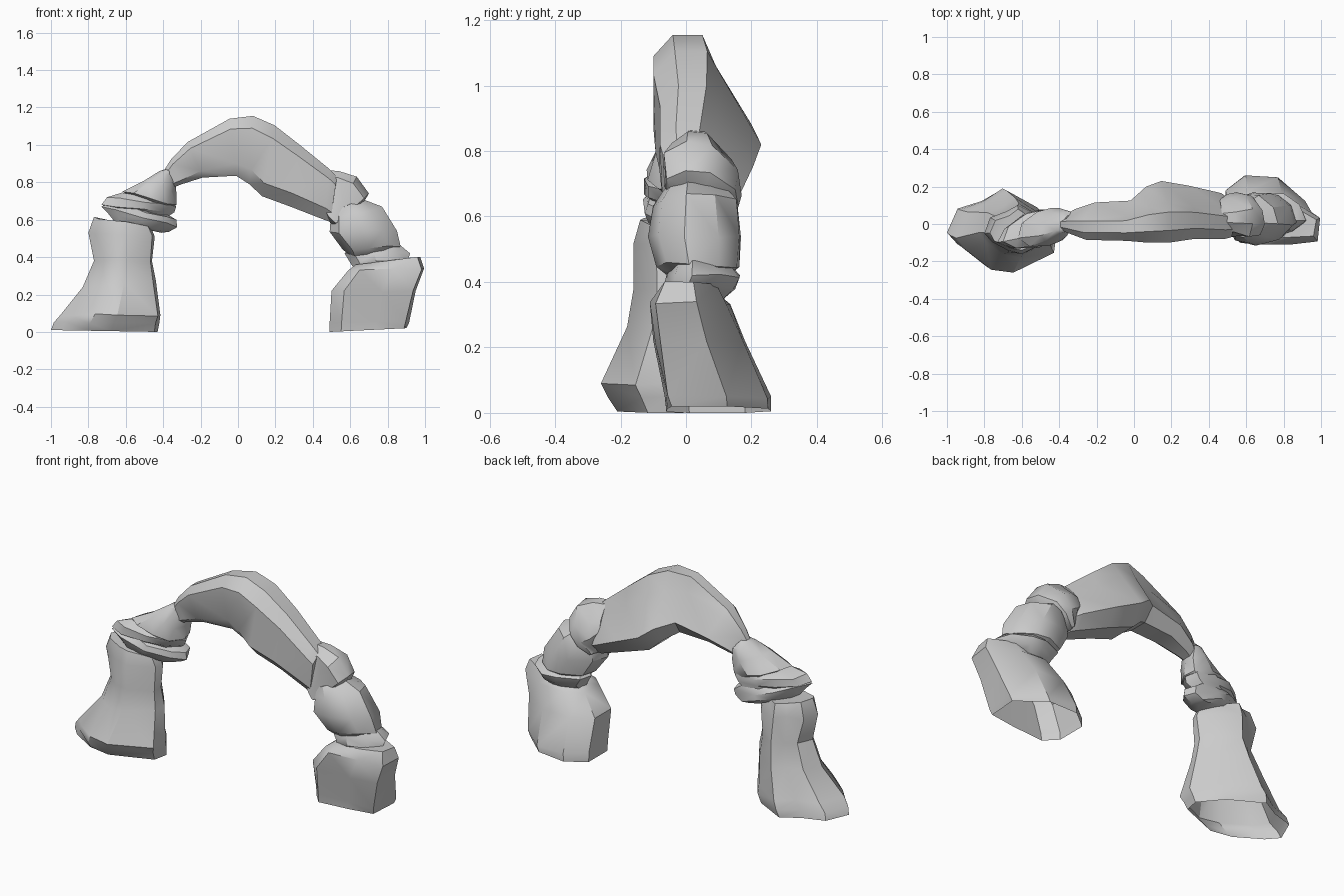
import bpy, bmesh, math, random
from mathutils import Vector

random.seed(4)
stone = bpy.data.materials.new("grey stone")
stone.diffuse_color = (0.6, 0.6, 0.6, 1)

# Cross-sections: (fraction from outer edge to inner edge, fraction from front to back)
ROUND = [(0, .35), (.08, .7), (.35, .97), (.6, 1), (.93, .8), (1, .45), (.85, .12), (.55, 0), (.2, .1)]
BOX = [(0, .3), (.05, .6), (.35, .93), (.65, 1), (.95, .85), (1, .3), (.93, 0), (.5, .02), (.15, .04)]
BEAM = [(0, .2), (0, .5), (.25, .65), (.75, 1), (1, .75), (1, .25), (.8, .02), (.18, 0)]
FOOT = [(0, .42), (.1, .75), (.32, .85), (.5, 1), (.82, .75), (1, .45), (.97, .24), (.57, 0), (.35, .05), (.1, .26)]
BLOCK = [(.03, .05), (0, .58), (.35, .97), (.75, 1), (1, .75), (1, .22), (.85, 0), (.4, .01)]


def rock(name, section, rings, jitter=.008, skew=0.0, open_bottom=False):
    """Loft; each ring is outer x, z, inner x, z, front y, back y."""
    bm = bmesh.new()
    loops = []
    for ox, oz, ix, iz, y0, y1 in rings:
        loop = []
        for t, s in section:
            y = y0 + (y1 - y0) * s + skew * (t - .5)
            p = Vector((ox + (ix - ox) * t, y, oz + (iz - oz) * t))
            if 0 < t < 1 and 0 < s < 1 and p.z > .03:
                p += Vector([random.uniform(-jitter, jitter) for _ in range(3)])
            loop.append(bm.verts.new(p))
        loops.append(loop)
    n = len(section)
    for a, b in zip(loops, loops[1:]):
        for i in range(n):
            j = (i + 1) % n
            bm.faces.new((a[i], a[j], b[j], b[i]))
    if not open_bottom:
        bm.faces.new(loops[0])
    bm.faces.new(loops[-1])
    bmesh.ops.triangulate(bm, faces=bm.faces[:])
    bmesh.ops.recalc_face_normals(bm, faces=bm.faces[:])
    me = bpy.data.meshes.new(name)
    bm.to_mesh(me)
    bm.free()
    me.materials.append(stone)
    ob = bpy.data.objects.new(name, me)
    bpy.context.collection.objects.link(ob)
    bpy.ops.object.select_all(action='DESELECT')
    ob.select_set(True)
    bpy.context.view_layer.objects.active = ob
    bpy.ops.object.shade_smooth_by_angle(angle=math.radians(35))


# Left pillar with flared foot, hollow underneath
rock("left_pillar", FOOT, [
    (-1.0, .01, -.43, .0, -.21, .18),
    (-.985, .05, -.42, .05, -.24, .19),
    (-.95, .09, -.415, .09, -.26, .18),
    (-.83, .24, -.44, .28, -.18, .14),
    (-.77, .38, -.46, .38, -.16, .11),
    (-.80, .53, -.445, .51, -.16, .10),
    (-.77, .615, -.47, .57, -.14, .08)], open_bottom=True)

# Tilted stacked slabs on the left
rock("left_lower_slab", ROUND, [
    (-.66, .59, -.41, .53, -.09, .05),
    (-.70, .64, -.37, .535, -.12, .07),
    (-.73, .67, -.325, .56, -.13, .07),
    (-.70, .685, -.33, .60, -.12, .06),
    (-.64, .68, -.38, .63, -.09, .05)], skew=.08)
rock("left_upper_slab", ROUND, [
    (-.68, .66, -.40, .60, -.08, .05),
    (-.73, .68, -.34, .64, -.12, .06),
    (-.70, .72, -.33, .67, -.12, .07),
    (-.62, .745, -.36, .70, -.09, .06)], skew=.08)
rock("left_wedge", ROUND, [
    (-.56, .72, -.36, .66, -.09, .06),
    (-.62, .75, -.33, .68, -.12, .08),
    (-.50, .81, -.33, .75, -.10, .08),
    (-.42, .86, -.335, .82, -.05, .06),
    (-.38, .87, -.34, .84, -.03, .04)], skew=.05)

# Main arch span
rock("arch_span", BEAM, [
    (-.41, .84, -.35, .77, -.03, .05),
    (-.36, .92, -.30, .79, -.05, .08),
    (-.27, 1.015, -.19, .825, -.085, .115),
    (-.045, 1.14, -.01, .835, -.09, .125),
    (.08, 1.155, .06, .79, -.10, .20),
    (.195, 1.105, .13, .725, -.10, .23),
    (.33, 1.0, .28, .67, -.08, .205),
    (.49, .87, .46, .60, -.08, .165),
    (.53, .83, .49, .59, -.07, .14)])

# Right shoulder and boulders
rock("right_shoulder", BOX, [
    (.47, .865, .45, .66, -.04, .13),
    (.54, .86, .48, .60, -.06, .16),
    (.635, .83, .50, .575, -.07, .17),
    (.70, .74, .51, .57, -.07, .16),
    (.67, .69, .53, .58, -.05, .13)])
rock("right_boulder", ROUND, [
    (.665, .71, .52, .65, -.07, .12),
    (.77, .67, .495, .60, -.10, .16),
    (.85, .54, .49, .535, -.115, .17),
    (.87, .455, .56, .44, -.09, .165),
    (.80, .42, .60, .41, -.05, .12)], skew=-.02)
rock("right_thin_layer", ROUND, [
    (.86, .47, .59, .44, -.04, .13),
    (.92, .42, .57, .42, -.06, .165),
    (.91, .39, .60, .37, -.07, .15),
    (.84, .35, .62, .34, -.05, .11)])

# Right foot block, hollow underneath
rock("right_base", BLOCK, [
    (.90, .02, .49, .0, -.06, .26),
    (.915, .05, .49, .05, -.065, .26),
    (.95, .22, .50, .22, -.10, .18),
    (.995, .34, .59, .33, -.11, .135),
    (.975, .40, .63, .36, -.07, .09)], open_bottom=True)
